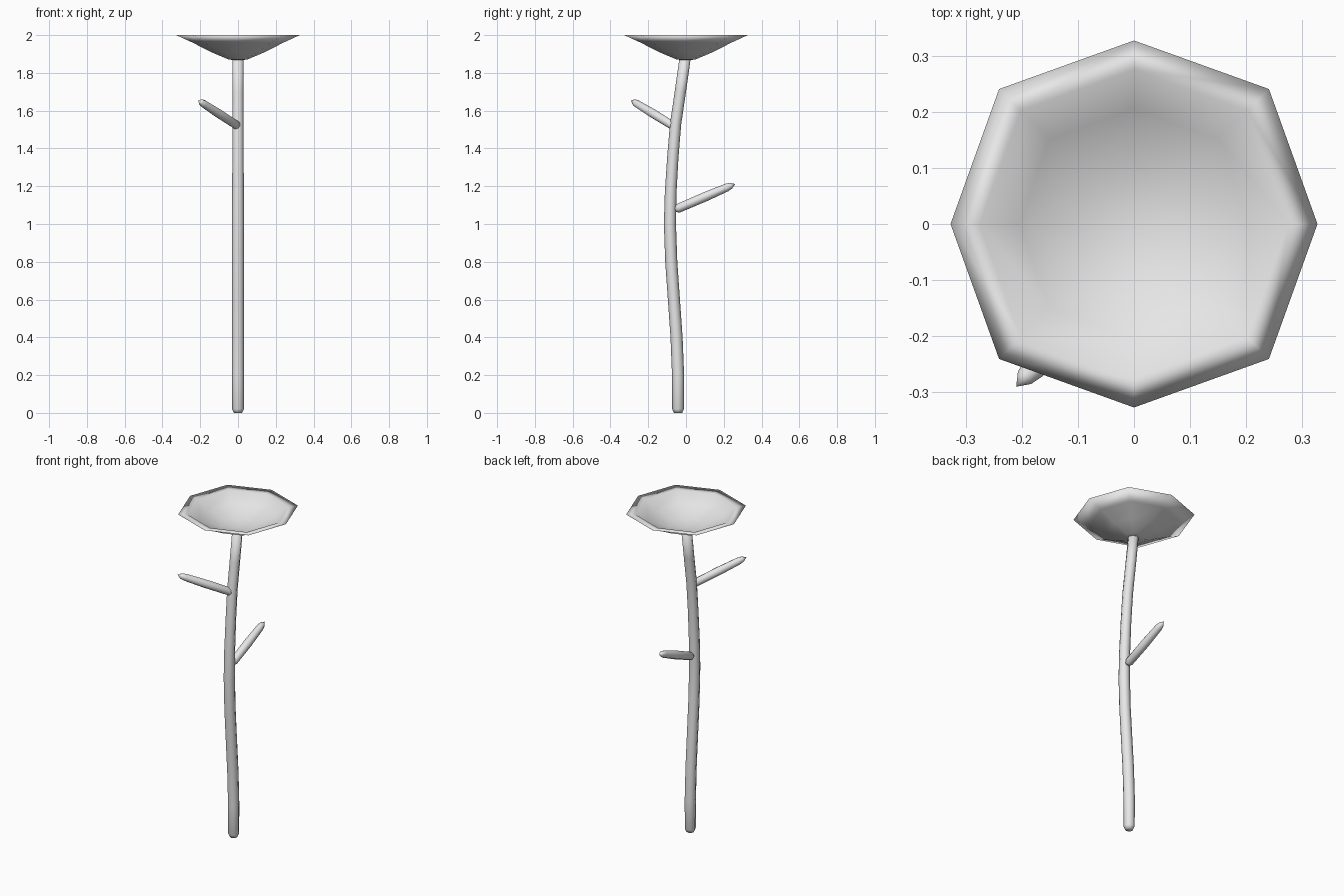
import bpy, bmesh, math
from mathutils import Vector

if "Cube" in bpy.data.objects:
    bpy.data.objects.remove(bpy.data.objects["Cube"])

grey = bpy.data.materials.new("pale grey")
grey.diffuse_color = (0.8, 0.8, 0.8, 1)
grey.use_nodes = True
grey.node_tree.nodes["Principled BSDF"].inputs["Base Color"].default_value = grey.diffuse_color


def skin(name, rings, closed_ends=True):
    """Bridge rings of points; a ring of one point becomes a pole."""
    bm = bmesh.new()
    loops = [[bm.verts.new(p) for p in ring] for ring in rings]
    for a, b in zip(loops, loops[1:]):
        n = max(len(a), len(b))
        for i in range(n):
            j = (i + 1) % n
            if len(a) == 1:
                bm.faces.new((a[0], b[j], b[i]))
            elif len(b) == 1:
                bm.faces.new((a[i], a[j], b[0]))
            else:
                bm.faces.new((a[i], a[j], b[j], b[i]))
    bmesh.ops.recalc_face_normals(bm, faces=bm.faces)
    mesh = bpy.data.meshes.new(name)
    bm.to_mesh(mesh)
    bm.free()
    mesh.materials.append(grey)
    for p in mesh.polygons:
        p.use_smooth = True
    ob = bpy.data.objects.new(name, mesh)
    bpy.context.collection.objects.link(ob)
    return ob


def tube_rings(stations, axis, sides=8):
    """Circles of the given radius around each (centre, radius), square to axis."""
    q = Vector(axis).to_track_quat('Z', 'Y')
    rings = []
    for c, r in stations:
        c = Vector(c)
        if r == 0:
            rings.append([c])
        else:
            rings.append([c + q @ Vector((r * math.cos(t), r * math.sin(t), 0))
                          for t in (2 * math.pi * i / sides for i in range(sides))])
    return rings


# Stem: gently curved, with a rounded foot
stem = [(-0.042, 0.0, 0), (-0.042, 0.0, 0.022), (-0.042, 0.02, 0.031), (-0.042, 0.2, 0.032),
        (-0.05, 0.4, 0.032), (-0.064, 0.6, 0.032), (-0.078, 0.8, 0.032),
        (-0.085, 1.0, 0.032), (-0.081, 1.17, 0.031), (-0.07, 1.35, 0.03),
        (-0.055, 1.53, 0.03), (-0.03, 1.7, 0.03), (-0.006, 1.87, 0.03),
        (-0.004, 1.88, 0)]
skin("stem", tube_rings([((0, y, z), r) for y, z, r in stem], (0, 0, 1)))


# Side shoots: rounded base, slight swell, pointed tip
def shoot(name, base, tip, r):
    base, tip = Vector(base), Vector(tip)
    prof = [(0, 0), (0.01, 0.6), (0.06, 0.95), (0.5, 1.0), (0.86, 0.85), (0.93, 0.65), (1, 0)]
    skin(name, tube_rings([(base.lerp(tip, t), r * k) for t, k in prof], tip - base))


shoot("front_shoot", (0.005, -0.06, 1.515), (-0.21, -0.29, 1.655), 0.025)
shoot("back_shoot", (0, -0.06, 1.075), (0, 0.26, 1.212), 0.025)


# Bowl: eight-sided shell, underside out to the thin rim, then the inside
def octagon(r, z):
    if r == 0:
        return [Vector((0, 0, z))]
    return [Vector((math.cos(i * math.pi / 4), math.sin(i * math.pi / 4), 0))
            * r * (1.04 if i % 2 else 1) + Vector((0, 0, z)) for i in range(8)]


profile = [(0, 1.865), (0.05, 1.871), (0.14, 1.909), (0.24, 1.96), (0.327, 2.0),
           (0.275, 1.995), (0.205, 1.945), (0.1, 1.905), (0, 1.89)]
skin("bowl", [octagon(r, z) for r, z in profile])
